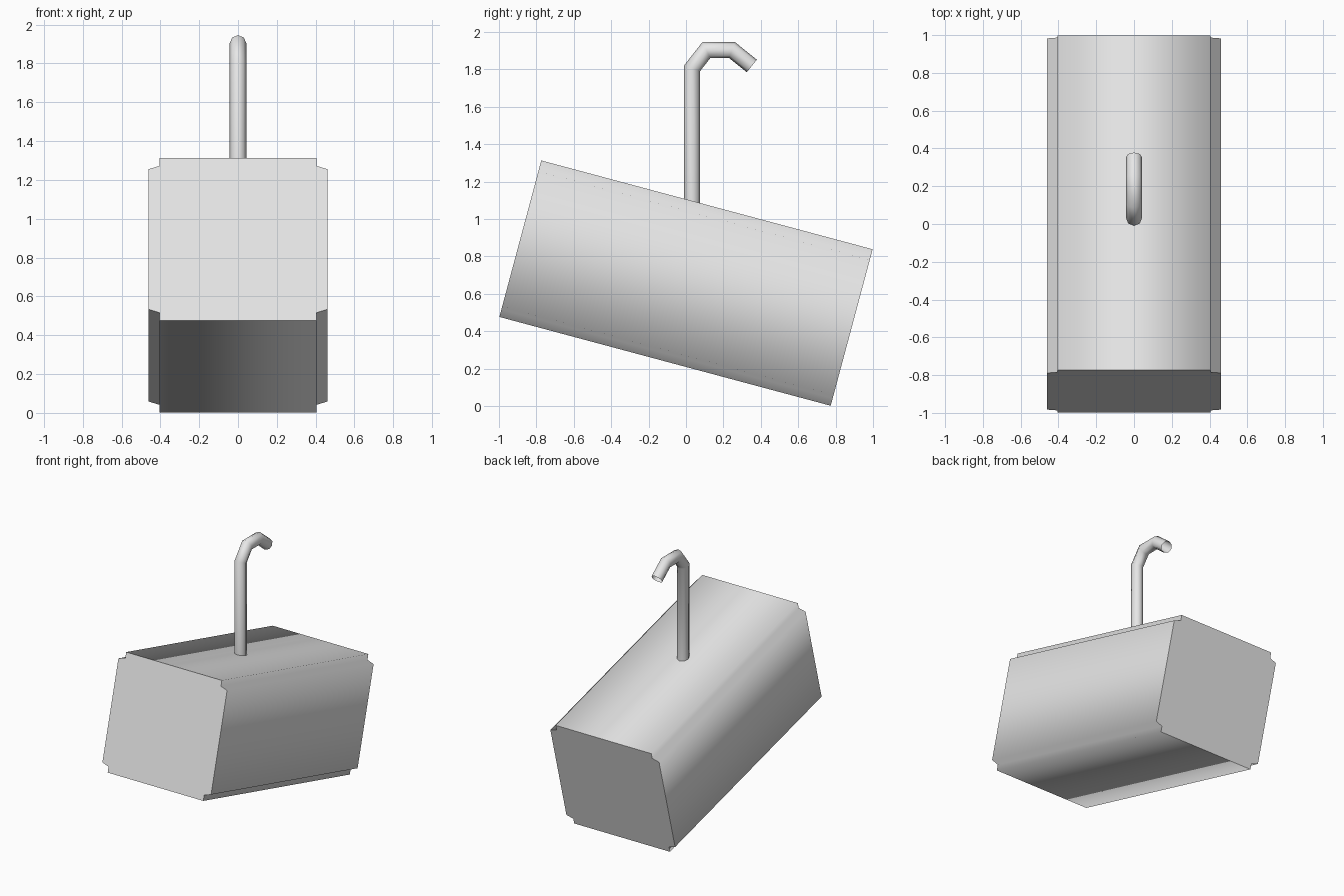
import bpy, bmesh, math
from mathutils import Matrix, Vector

default = bpy.data.objects.get("Cube")
if default:
    bpy.data.objects.remove(default, do_unlink=True)

grey = bpy.data.materials.new("light_grey")
grey.use_nodes = True
grey.diffuse_color = (0.8, 0.8, 0.8, 1)
grey.node_tree.nodes["Principled BSDF"].inputs["Base Color"].default_value = (0.8, 0.8, 0.8, 1)


def finish(bm, name):
    mesh = bpy.data.meshes.new(name)
    bm.to_mesh(mesh)
    bm.free()
    mesh.materials.append(grey)
    obj = bpy.data.objects.new(name, mesh)
    bpy.context.collection.objects.link(obj)
    return obj


def loft(bm, rings):
    """Join rings of points with smooth quads."""
    loops = [[bm.verts.new(p) for p in ring] for ring in rings]
    n = len(loops[0])
    for a, b in zip(loops, loops[1:]):
        for i in range(n):
            j = (i + 1) % n
            bm.faces.new((a[i], a[j], b[j], b[i])).smooth = True
    return loops


# Tilted block: square section with notched corners, smooth sides, flat ends
half_length = 0.917
corner = [(0.46, 0.374), (0.405, 0.391), (0.405, 0.433)]
right_half = [(x, -z) for x, z in reversed(corner)] + corner
section = right_half + [(-x, -z) for x, z in right_half]
tilt = Matrix.Translation((0, 0, 0.657)) @ Matrix.Rotation(math.radians(-15), 4, 'X')

bm = bmesh.new()
ends = loft(bm, [[tilt @ Vector((x, y, z)) for x, z in section]
                 for y in (-half_length, half_length)])
for loop in ends:
    cap = bm.faces.new(loop)
    for edge in cap.edges:
        edge.smooth = False
bmesh.ops.recalc_face_normals(bm, faces=bm.faces)
finish(bm, "block")

# Hook: eight-sided open tube with mitred bends
path = [Vector((0, y, z)) for y, z in
        [(0.033, 1.06), (0.033, 1.806), (0.109, 1.903), (0.246, 1.903), (0.352, 1.818)]]
radius, sides = 0.043, 8
rings = []
for i, p in enumerate(path):
    before = (p - path[i - 1]).normalized() if i else None
    after = (path[i + 1] - p).normalized() if i + 1 < len(path) else None
    before, after = before or after, after or before
    along = (before + after).normalized()
    across = Vector((0, -along.z, along.y)) / along.dot(before)
    rings.append([p + radius * (math.cos(a) * Vector((1, 0, 0)) + math.sin(a) * across)
                  for a in (k * math.tau / sides for k in range(sides))])
bm = bmesh.new()
loft(bm, rings)
bmesh.ops.recalc_face_normals(bm, faces=bm.faces)
# Open tube: make sure the faces point away from the path
bm.faces.ensure_lookup_table()
first = bm.faces[0]
middle = first.calc_center_median()
if first.normal.dot(Vector((middle.x, middle.y - path[0].y, 0))) < 0:
    bmesh.ops.reverse_faces(bm, faces=bm.faces)
finish(bm, "hook")
